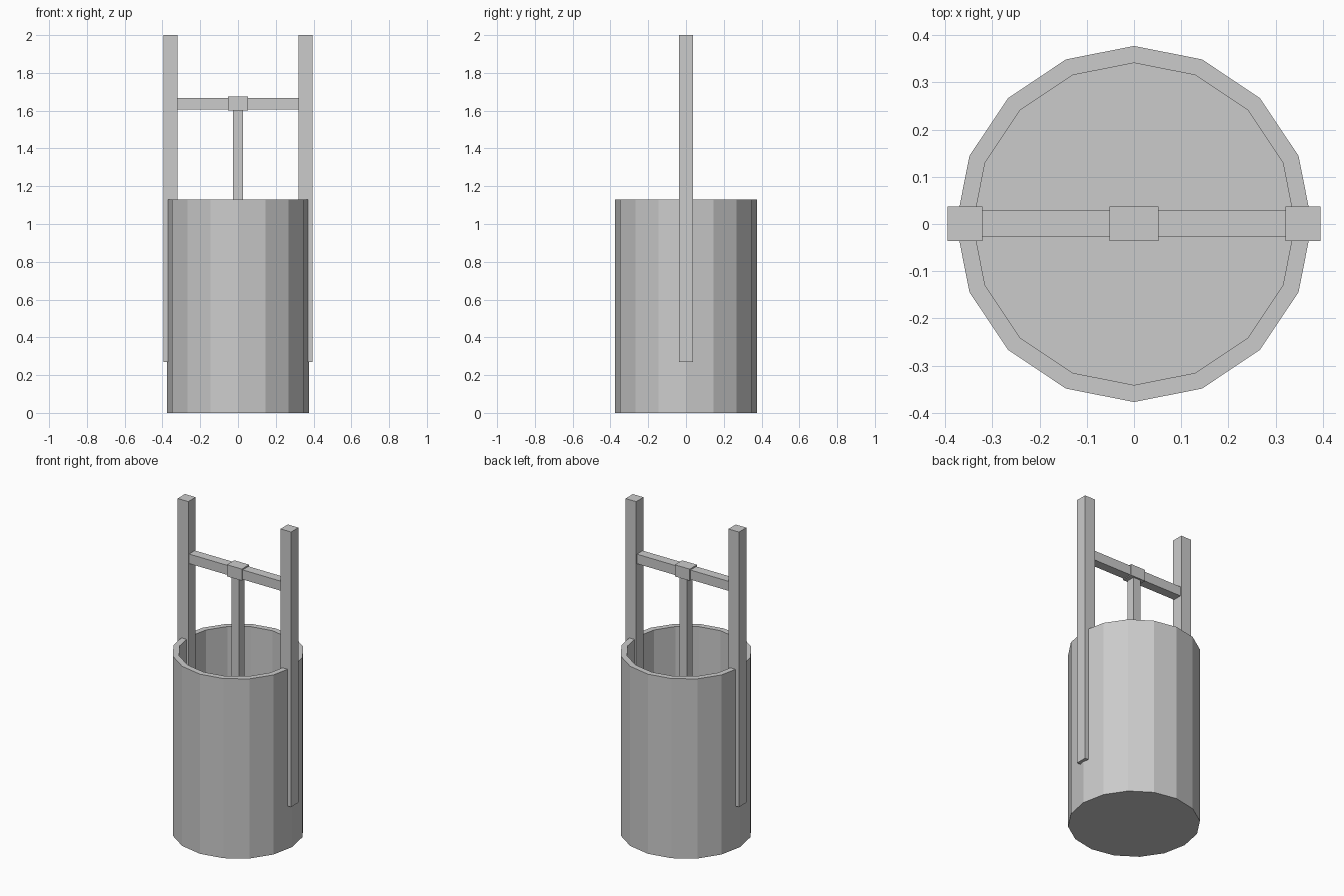
import bpy, bmesh
from math import cos, sin, pi

if "Cube" in bpy.data.objects:
    bpy.data.objects.remove(bpy.data.objects["Cube"])

SIDES = 16
HEIGHT = 1.13
WALL_R, INNER_R, FLOOR = 0.377, 0.341, 0.04


def finish(name, bm):
    bmesh.ops.recalc_face_normals(bm, faces=bm.faces)
    mesh = bpy.data.meshes.new(name)
    bm.to_mesh(mesh)
    bm.free()
    obj = bpy.data.objects.new(name, mesh)
    bpy.context.collection.objects.link(obj)
    return obj


def box(name, x, y, z):
    """Box from (min, max) ranges on each axis."""
    bm = bmesh.new()
    bmesh.ops.create_cube(bm, size=1)
    for v in bm.verts:
        v.co = [r[0] + (c + 0.5) * (r[1] - r[0]) for c, r in zip(v.co, (x, y, z))]
    return finish(name, bm)


# open tub: outer wall, rim, inner wall and floor
bm = bmesh.new()
rings = []
for r, z in ((WALL_R, 0), (WALL_R, HEIGHT), (INNER_R, HEIGHT), (INNER_R, FLOOR)):
    rings.append([bm.verts.new((r * cos(2 * pi * i / SIDES), r * sin(2 * pi * i / SIDES), z))
                  for i in range(SIDES)])
for a, b in zip(rings, rings[1:]):
    for i in range(SIDES):
        j = (i + 1) % SIDES
        bm.faces.new((a[i], a[j], b[j], b[i]))
bm.faces.new(rings[0])
bm.faces.new(rings[-1])
finish("tub", bm)

# side posts, overlapping the tub wall
for side, x in (("left", (-0.395, -0.321)), ("right", (0.321, 0.395))):
    box(side + "_post", x, (-0.036, 0.037), (0.27, 2.0))

# crossbar between the posts, with its central collar
box("crossbar", (-0.33, 0.33), (-0.028, 0.03), (1.607, 1.667))
box("collar", (-0.052, 0.052), (-0.036, 0.037), (1.602, 1.675))

# rod hanging from the collar down into the tub
box("rod", (-0.026, 0.026), (-0.026, 0.026), (FLOOR, 1.61))
